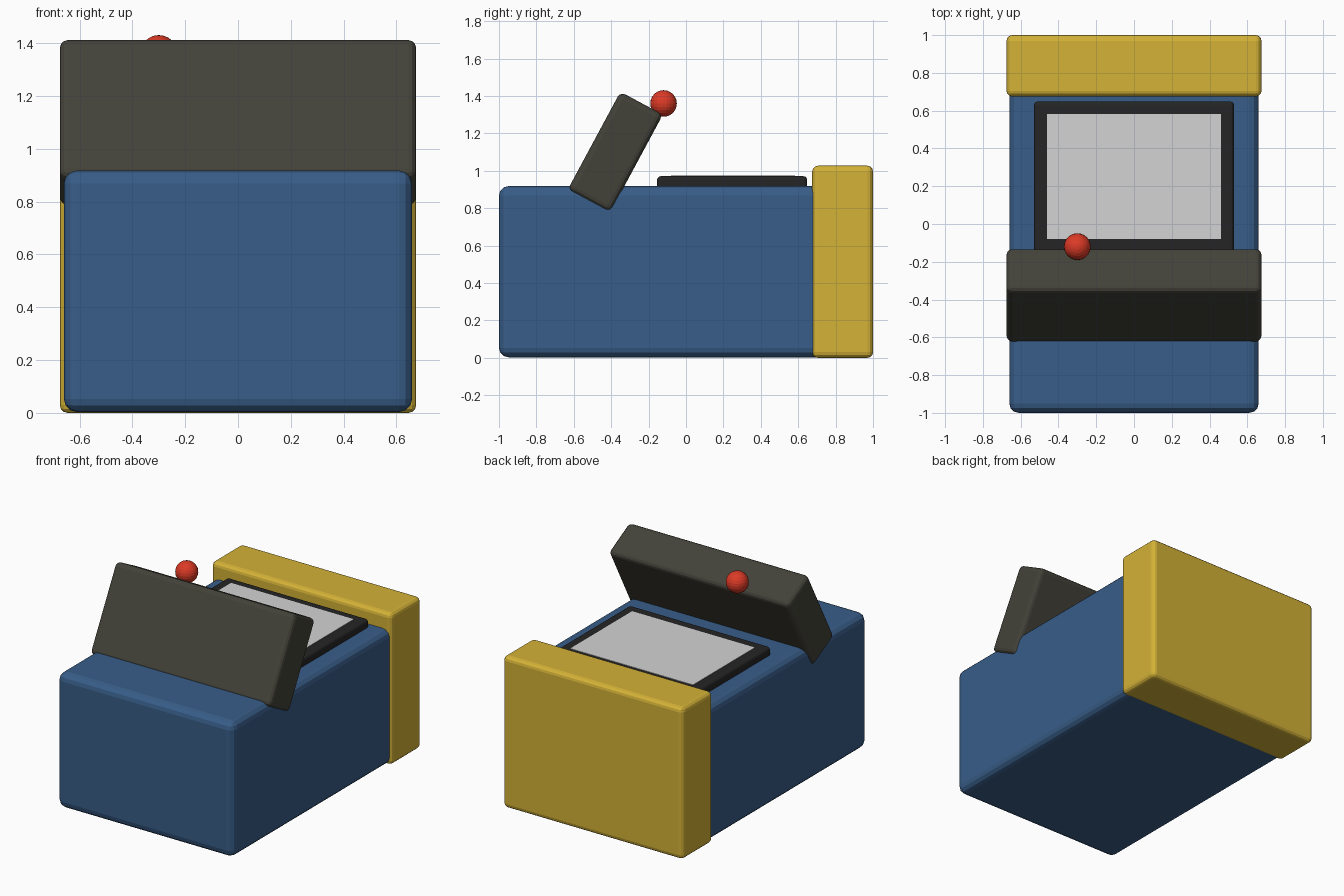
import bpy
import bmesh
import math

if "Cube" in bpy.data.objects:
    bpy.data.objects.remove(bpy.data.objects["Cube"])


def material(name, rgb):
    """Flat material from 0-255 display colour, stored as linear values."""
    def lin(c):
        c /= 255
        return c / 12.92 if c <= 0.04045 else ((c + 0.055) / 1.055) ** 2.4
    m = bpy.data.materials.new(name)
    m.diffuse_color = (*[lin(c) for c in rgb], 1)
    m.use_nodes = True
    m.node_tree.nodes["Principled BSDF"].inputs["Base Color"].default_value = m.diffuse_color
    return m


def finish(name, bm, mat):
    mesh = bpy.data.meshes.new(name)
    bm.to_mesh(mesh)
    bm.free()
    mesh.materials.append(mat)
    obj = bpy.data.objects.new(name, mesh)
    bpy.context.collection.objects.link(obj)
    return obj


def box(name, lo, hi, mat, bevel=0.0):
    """Box between two corners, origin at its centre, with rounded edges."""
    bm = bmesh.new()
    bmesh.ops.create_cube(bm, size=1)
    bmesh.ops.scale(bm, vec=[b - a for a, b in zip(lo, hi)], verts=bm.verts)
    obj = finish(name, bm, mat)
    obj.location = [(a + b) / 2 for a, b in zip(lo, hi)]
    if bevel:
        mod = obj.modifiers.new("rounded_edges", 'BEVEL')
        mod.width = bevel
        mod.segments = 3
    return obj


blue = material("cabinet blue", (56, 93, 136))
yellow = material("panel yellow", (212, 178, 55))
olive = material("dark olive grey", (67, 66, 57))
black = material("frame black", (37, 37, 37))
grey = material("screen grey", (212, 212, 212))
red = material("ball red", (220, 58, 38))

# Main cabinet and the taller end panel
box("cabinet_body", (-0.66, -1.0, 0.003), (0.66, 0.75, 0.918), blue, 0.05)
box("end_panel", (-0.675, 0.675, 0.0), (0.675, 1.0, 1.027), yellow, 0.03)

# Screen lying on top of the cabinet
box("screen_frame", (-0.53, -0.155, 0.87), (0.53, 0.648, 0.971), black, 0.02)
box("screen", (-0.46, -0.08, 0.966), (0.46, 0.582, 0.974), grey)

# Tilted control panel
panel = box("control_panel", (-0.675, -0.507, 0.803), (0.675, -0.249, 1.397),
            olive, 0.03)
panel.rotation_euler.x = -math.radians(28.3)

# Joystick ball
bm = bmesh.new()
bmesh.ops.create_uvsphere(bm, u_segments=24, v_segments=12, radius=0.071)
ball = finish("joystick_ball", bm, red)
ball.location = (-0.3, -0.12, 1.36)
